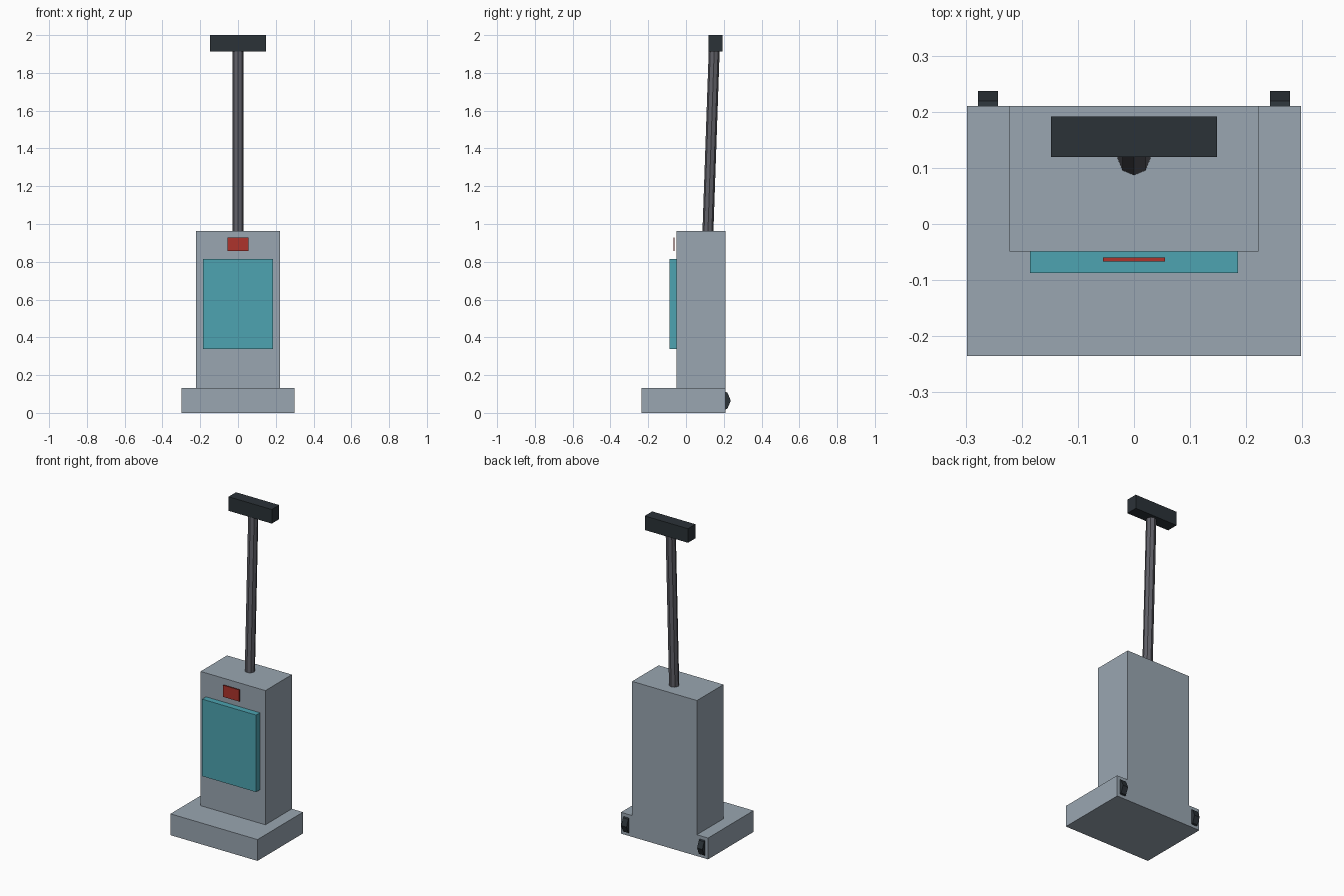
import bpy, bmesh
from mathutils import Vector

if "Cube" in bpy.data.objects:
    bpy.data.objects.remove(bpy.data.objects["Cube"])


def material(name, rgb):
    m = bpy.data.materials.new(name)
    m.diffuse_color = (*rgb, 1.0)
    m.use_nodes = True
    m.node_tree.nodes["Principled BSDF"].inputs["Base Color"].default_value = m.diffuse_color
    return m


GREY = material("blue grey shell", (0.32, 0.38, 0.44))
TEAL = material("teal panel", (0.075, 0.37, 0.44))
RED = material("red switch", (0.42, 0.034, 0.025))
BLACK = material("black rubber", (0.024, 0.032, 0.039))
METAL = material("dark metal", (0.12, 0.12, 0.14))


def finish(name, bm, mat):
    bmesh.ops.recalc_face_normals(bm, faces=bm.faces)
    mesh = bpy.data.meshes.new(name)
    bm.to_mesh(mesh)
    bm.free()
    mesh.materials.append(mat)
    ob = bpy.data.objects.new(name, mesh)
    bpy.context.collection.objects.link(ob)
    return ob


def box(name, x, y, z, mat):
    """Box from (min, max) ranges on each axis."""
    bm = bmesh.new()
    bmesh.ops.create_cube(bm, size=1)
    for v in bm.verts:
        v.co = Vector([(r[0] + r[1]) / 2 + c * (r[1] - r[0])
                       for r, c in zip((x, y, z), v.co)])
    return finish(name, bm, mat)


def rod(name, start, end, radius, mat, sides=8):
    """Flat-sided cylinder between two points."""
    start, end = Vector(start), Vector(end)
    axis = end - start
    bm = bmesh.new()
    bmesh.ops.create_cone(bm, cap_ends=True, segments=sides, radius1=radius,
                          radius2=radius, depth=axis.length)
    ob = finish(name, bm, mat)
    ob.rotation_mode = 'QUATERNION'
    ob.rotation_quaternion = Vector((0, 0, 1)).rotation_difference(axis)
    ob.location = (start + end) / 2
    return ob


# Floor head and upright housing
box("floor_head", (-0.298, 0.298), (-0.235, 0.21), (0, 0.132), GREY)
box("housing", (-0.222, 0.222), (-0.049, 0.21), (0.132, 0.963), GREY)

# Front panel and the small switch plate standing just off the housing
box("front_panel", (-0.185, 0.185), (-0.087, -0.049), (0.339, 0.816), TEAL)
box("switch_plate", (-0.055, 0.055), (-0.067, -0.060), (0.857, 0.929), RED)

# Leaning pole and grip
rod("pole", (0, 0.115, 0.93), (0, 0.150, 1.94), 0.029, METAL)
box("grip", (-0.148, 0.148), (0.119, 0.192), (1.913, 2.0), BLACK)

# Rear wheels, mostly sunk into the floor head
for side, name in ((-1, "left_wheel"), (1, "right_wheel")):
    rod(name, (side * 0.242, 0.177, 0.065), (side * 0.278, 0.177, 0.065), 0.06, BLACK)
